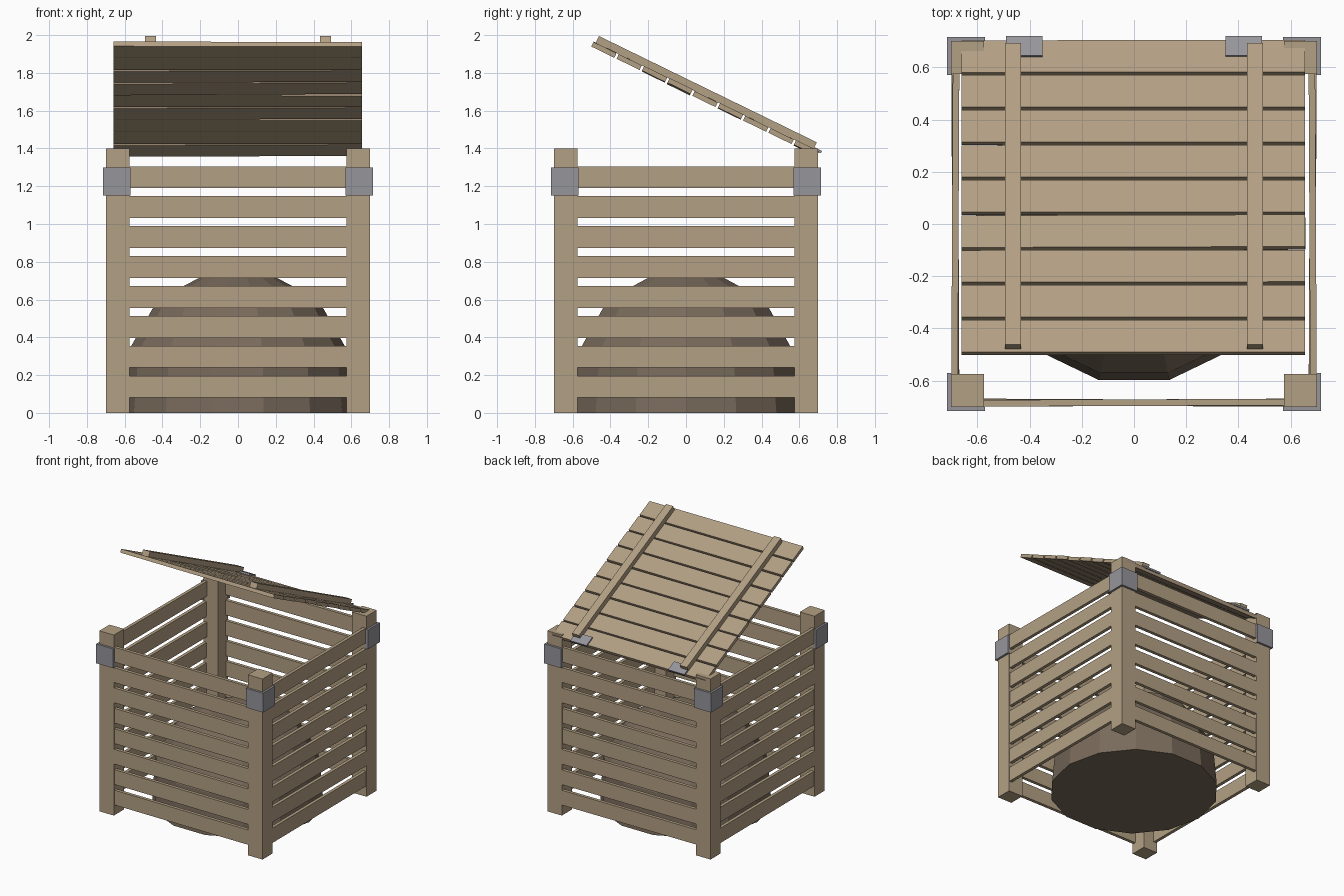
import bpy, bmesh, math, random
from mathutils import Matrix, Vector

if "Cube" in bpy.data.objects:
    bpy.data.objects.remove(bpy.data.objects["Cube"])

random.seed(4)


def material(name, rgb):
    m = bpy.data.materials.new(name)
    m.diffuse_color = (*rgb, 1)
    m.use_nodes = True
    m.node_tree.nodes["Principled BSDF"].inputs["Base Color"].default_value = m.diffuse_color
    return m


WOOD = material("wood", (0.45, 0.35, 0.23))
METAL = material("metal", (0.30, 0.30, 0.33))
SOIL = material("compost", (0.19, 0.145, 0.105))


def finish(name, bm, mat):
    bmesh.ops.recalc_face_normals(bm, faces=bm.faces)
    me = bpy.data.meshes.new(name)
    bm.to_mesh(me)
    bm.free()
    me.materials.append(mat)
    ob = bpy.data.objects.new(name, me)
    bpy.context.collection.objects.link(ob)
    return ob


def box(name, centre, size, mat, frame=Matrix(), local=Matrix()):
    """Box of a given size, turned by local, placed at centre inside frame."""
    bm = bmesh.new()
    bmesh.ops.create_cube(bm, size=1)
    bm.transform(frame @ Matrix.Translation(centre) @ local @ Matrix.Diagonal((*size, 1)))
    return finish(name, bm, mat)


# Four sides: a corner post, two bracket plates round it, and eight slats
for k, side in enumerate(("front", "right", "back", "left")):
    turn = Matrix.Rotation(k * math.pi / 2, 4, 'Z')
    box(f"{side}_corner_post", (-0.6375, -0.6375, 0.70), (0.125, 0.125, 1.40), WOOD, turn)
    box(f"{side}_bracket_a", (-0.643, -0.706, 1.225), (0.146, 0.02, 0.15), METAL, turn)
    box(f"{side}_bracket_b", (-0.706, -0.643, 1.225), (0.02, 0.146, 0.15), METAL, turn)
    for i in range(8):
        yaw = Matrix.Rotation(random.uniform(-0.006, 0.006), 4, 'Z')
        box(f"{side}_slat_{i + 1}", (0, -0.684, 0.138 + 0.1586 * i),
            (1.28, 0.025, 0.115), WOOD, turn, yaw)

# Open lid, laid out flat from its raised front edge and then tilted
lid = Matrix.Translation((0, -0.478, 1.959)) @ Matrix.Rotation(math.radians(-26), 4, 'X')
for i in range(9):
    roll = Matrix.Rotation(random.uniform(-0.010, 0.002), 4, 'Y')
    box(f"lid_slat_{i + 1}", (-0.002, 0.055 + 0.149 * i, -0.0135),
        (1.315, 0.136, 0.027), WOOD, lid, roll)
for name, s in (("left", -1), ("right", 1)):
    box(f"{name}_lid_batten", (s * 0.463, 0.6415, 0.02), (0.06, 1.283, 0.04), WOOD, lid)
    box(f"{name}_hinge_plate", (s * 0.42, 1.286, 0.004), (0.14, 0.083, 0.014), METAL, lid)

# Low-poly compost heap: stacked rings closed at both ends
N = 14
bm = bmesh.new()
rings = []
for r, z in ((0.612, 0), (0.585, 0.32), (0.425, 0.60), (0.205, 0.715)):
    rings.append([bm.verts.new((r * math.cos(2 * math.pi * j / N),
                                r * math.sin(2 * math.pi * j / N), z)) for j in range(N)])
for lo, hi in zip(rings, rings[1:]):
    for j in range(N):
        bm.faces.new((lo[j], lo[(j + 1) % N], hi[(j + 1) % N], hi[j]))
bm.faces.new(rings[0])
bm.faces.new(rings[-1])
finish("compost_heap", bm, SOIL)
